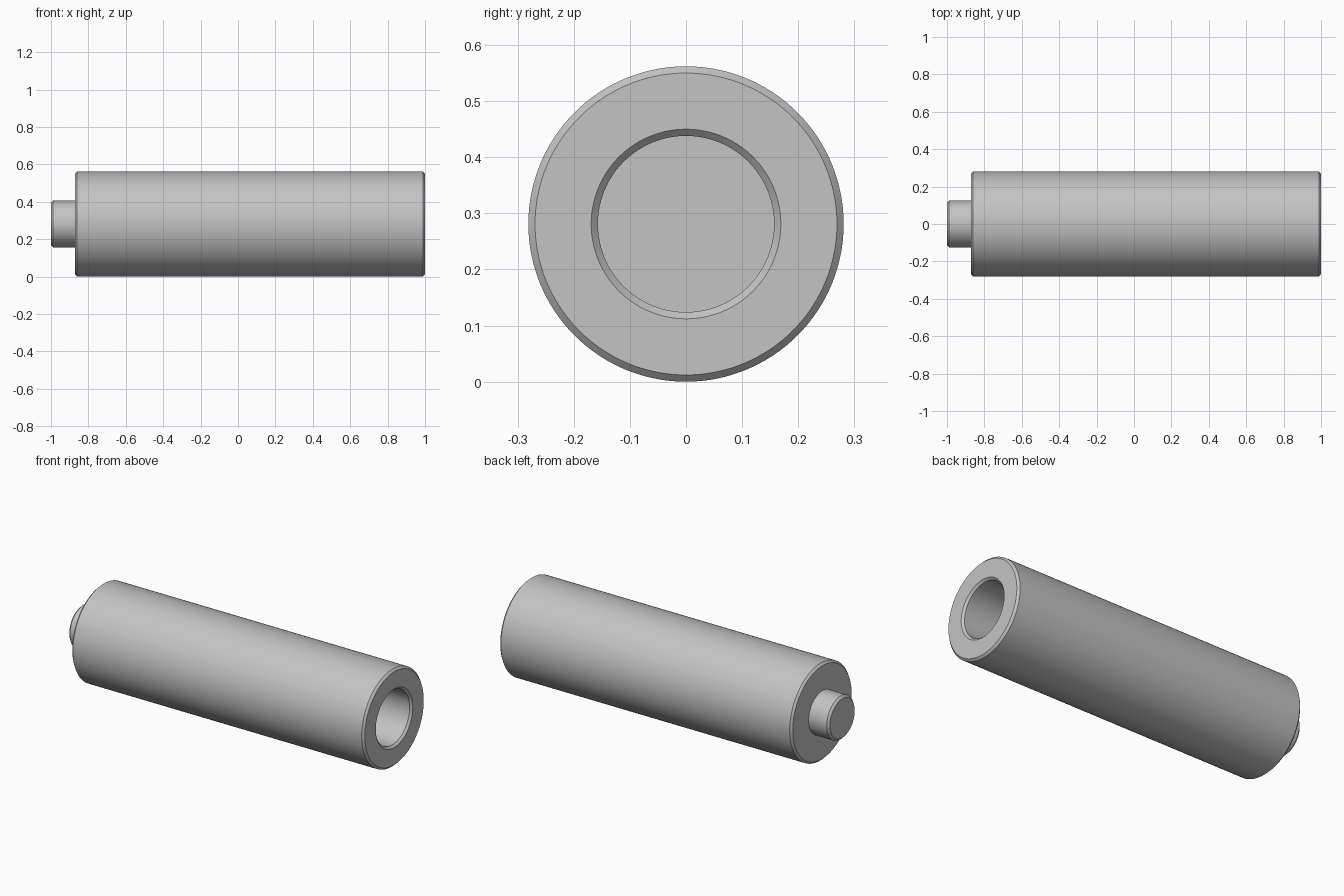
import bpy
import bmesh
import math
from mathutils import Matrix, Vector

cube = bpy.data.objects.get("Cube")
if cube:
    bpy.data.objects.remove(cube, do_unlink=True)

SEGMENTS = 128
RADIUS = 0.281        # body radius, also the height of the axis
CHAMFER = 0.012
BORE = 0.157
BORE_DEPTH = 1.0
PEG = 0.125
SHOULDER = -0.872     # where the peg meets the body

grey = bpy.data.materials.new("plain grey")
grey.use_nodes = True
colour = (0.55, 0.55, 0.55, 1)
grey.diffuse_color = colour
grey.node_tree.nodes["Principled BSDF"].inputs["Base Color"].default_value = colour


def lathe(name, profile):
    """Spin (x, radius) points around the long axis."""
    bm = bmesh.new()
    verts = [bm.verts.new((x, 0, r)) for x, r in profile]
    edges = [bm.edges.new(pair) for pair in zip(verts, verts[1:])]
    bmesh.ops.spin(bm, geom=verts + edges, cent=(0, 0, 0), axis=(1, 0, 0),
                   angle=math.tau, steps=SEGMENTS, use_merge=True)
    bmesh.ops.remove_doubles(bm, verts=bm.verts, dist=1e-5)
    bmesh.ops.recalc_face_normals(bm, faces=bm.faces)
    # Make sure the normals point outwards, judged by the end cap at -x
    cap = min(bm.faces, key=lambda f: f.calc_center_median().x)
    if cap.normal.dot(Vector((-1, 0, 0))) < 0:
        bmesh.ops.reverse_faces(bm, faces=bm.faces)
    bmesh.ops.transform(bm, matrix=Matrix.Translation((0, 0, RADIUS)), verts=bm.verts)
    mesh = bpy.data.meshes.new(name)
    bm.to_mesh(mesh)
    bm.free()
    mesh.materials.append(grey)
    obj = bpy.data.objects.new(name, mesh)
    bpy.context.collection.objects.link(obj)
    bpy.ops.object.select_all(action='DESELECT')
    obj.select_set(True)
    bpy.context.view_layer.objects.active = obj
    bpy.ops.object.shade_smooth_by_angle(angle=math.radians(30))
    return obj


# Chamfered body with a blind bore in the +x end
lathe("cylinder_body", [
    (SHOULDER, 0),
    (SHOULDER, RADIUS - CHAMFER),
    (SHOULDER + CHAMFER, RADIUS),
    (1 - CHAMFER, RADIUS),
    (1, RADIUS - CHAMFER),
    (1, BORE + CHAMFER),
    (1 - CHAMFER, BORE),
    (1 - BORE_DEPTH, BORE),
    (1 - BORE_DEPTH, 0),
])

# Chamfered peg on the -x end
lathe("end_peg", [
    (-1, 0),
    (-1, PEG - CHAMFER),
    (-1 + CHAMFER, PEG),
    (SHOULDER, PEG),
])
